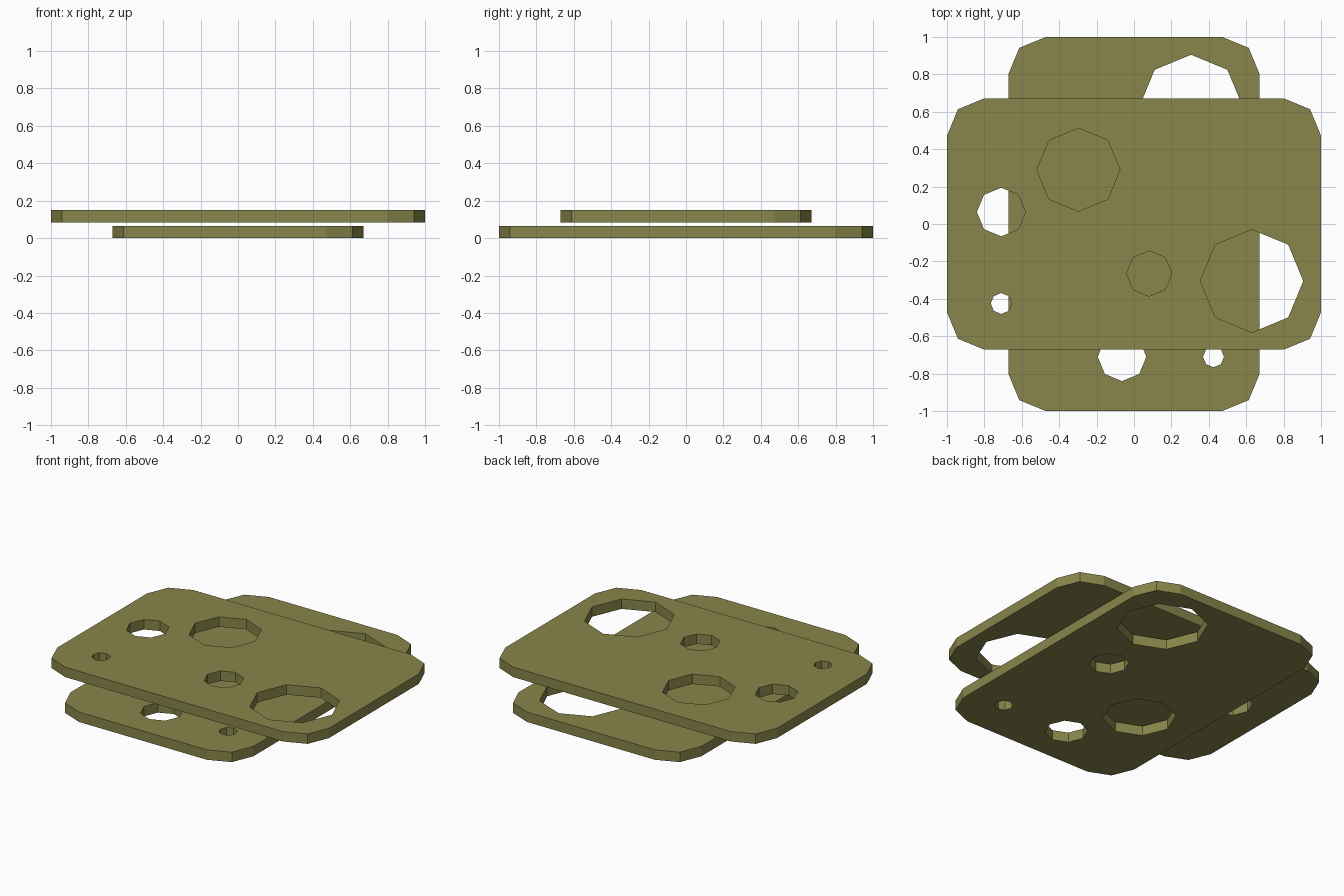
import bpy, bmesh
from math import cos, sin, pi, radians
from mathutils import Vector, Matrix

if "Cube" in bpy.data.objects:
    bpy.data.objects.remove(bpy.data.objects["Cube"])

HALF_X, HALF_Y, CORNER = 1.0, 0.672, 0.2
THICK = 0.066
# hole centre x, y, radius
HOLES = [(-0.297, 0.29, 0.222), (-0.71, 0.064, 0.13), (0.081, -0.265, 0.121),
         (0.63, -0.305, 0.275), (-0.71, -0.425, 0.056)]

olive = bpy.data.materials.new("olive")
olive.diffuse_color = (0.25, 0.24, 0.07, 1)
olive.use_nodes = True
olive.node_tree.nodes["Principled BSDF"].inputs["Base Color"].default_value = olive.diffuse_color


def rounded_outline():
    pts = []
    for i, (sx, sy) in enumerate([(1, 1), (-1, 1), (-1, -1), (1, -1)]):
        for k in range(3):
            a = i * pi / 2 + k * pi / 4
            pts.append((sx * (HALF_X - CORNER) + CORNER * cos(a),
                        sy * (HALF_Y - CORNER) + CORNER * sin(a)))
    return pts


def octagon(x, y, r):
    return [(x + r * cos(k * pi / 4), y + r * sin(k * pi / 4)) for k in range(8)]


def plate(name, z, turn):
    bm = bmesh.new()
    edges = []
    for loop in [rounded_outline()] + [octagon(*h) for h in HOLES]:
        vs = [bm.verts.new((x, y, 0)) for x, y in loop]
        edges += [bm.edges.new((vs[i - 1], vs[i])) for i in range(len(vs))]
    # fill the outline around the holes, then thicken it
    bmesh.ops.triangle_fill(bm, edges=edges, use_beauty=True, use_dissolve=False,
                            normal=Vector((0, 0, 1)))
    ext = bmesh.ops.extrude_face_region(bm, geom=bm.faces[:], use_keep_orig=True)
    top = [g for g in ext["geom"] if isinstance(g, bmesh.types.BMVert)]
    bmesh.ops.translate(bm, verts=top, vec=(0, 0, THICK))
    bmesh.ops.recalc_face_normals(bm, faces=bm.faces[:])
    bm.transform(Matrix.Translation((0, 0, z)) @ Matrix.Rotation(radians(turn), 4, 'Z'))
    me = bpy.data.meshes.new(name)
    bm.to_mesh(me)
    bm.free()
    me.materials.append(olive)
    bpy.context.collection.objects.link(bpy.data.objects.new(name, me))


# two identical plates, the lower one a quarter turn round
plate("lower_plate", 0.0, 90)
plate("upper_plate", 0.084, 0)
